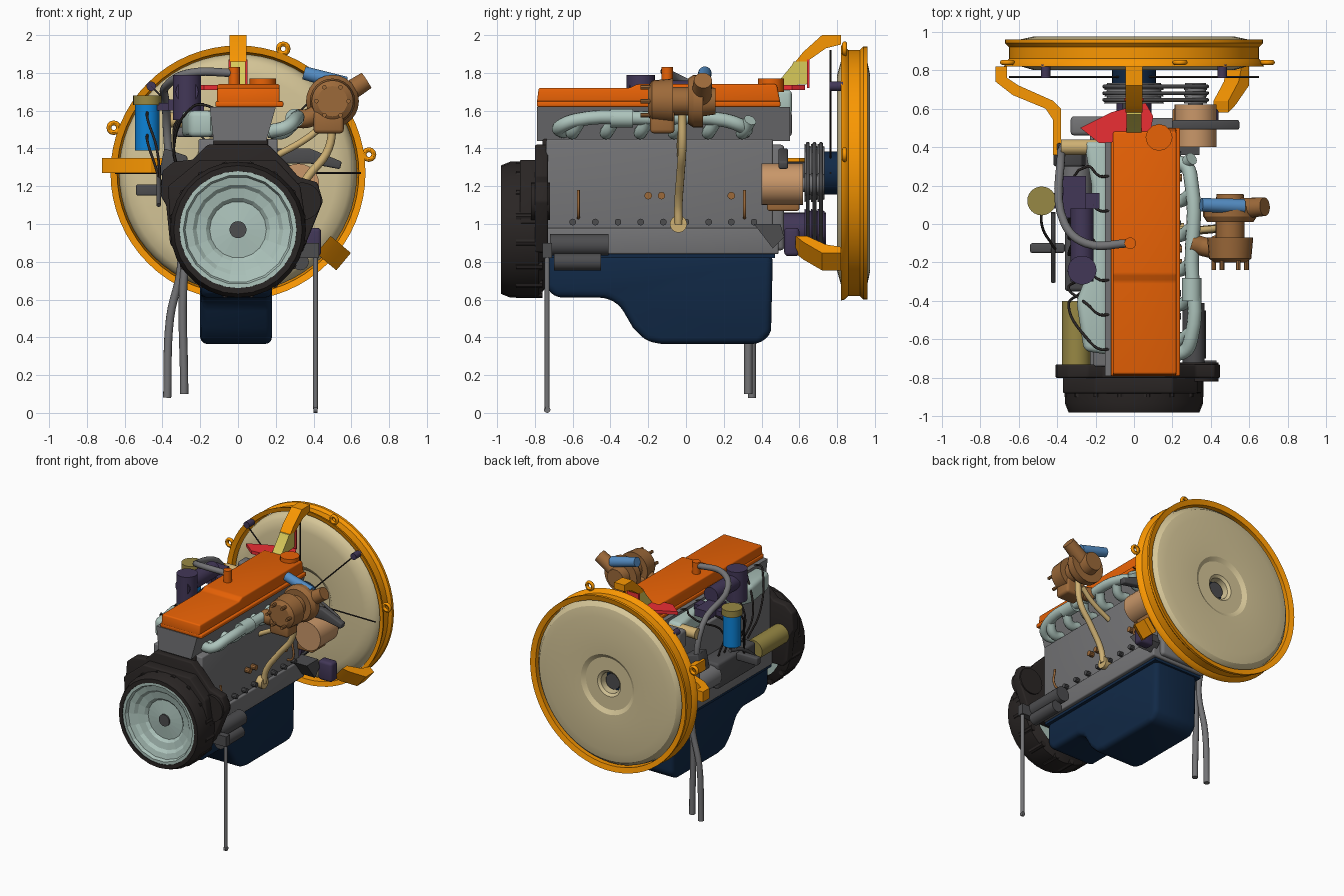
import bpy, bmesh
from math import sin, cos, pi, radians
from mathutils import Vector, Matrix, geometry

cube = bpy.data.objects.get("Cube")
if cube:
    bpy.data.objects.remove(cube)


def material(name, red, green, blue):
    mat = bpy.data.materials.new(name)
    colour = [(c / 255) ** 2.2 for c in (red, green, blue)] + [1]
    mat.diffuse_color = colour
    mat.use_nodes = True
    mat.node_tree.nodes["Principled BSDF"].inputs["Base Color"].default_value = colour
    return mat


GREY = material("block_grey", 115, 115, 117)
DARK = material("dark_grey", 78, 78, 80)
BLACK = material("housing_black", 46, 42, 41)
ORANGE = material("cover_orange", 232, 98, 14)
AMBER = material("amber", 250, 150, 8)
CREAM = material("cream", 212, 196, 150)
MINT = material("mint", 172, 195, 187)
NAVY = material("navy", 24, 45, 72)
PURPLE = material("purple", 68, 58, 88)
BROWN = material("brown", 155, 105, 60)
TAN = material("tan", 200, 150, 105)
SAND = material("sand", 205, 175, 115)
BLUE = material("bright_blue", 20, 130, 215)
SKY = material("sky_blue", 85, 140, 195)
RED = material("red", 235, 50, 55)
YELLOW = material("yellow", 215, 200, 90)
OLIVE = material("olive", 150, 135, 70)
built = []


def finish(name, bm, mat, bevel=0):
    bmesh.ops.recalc_face_normals(bm, faces=bm.faces)
    mesh = bpy.data.meshes.new(name)
    bm.to_mesh(mesh)
    bm.free()
    obj = bpy.data.objects.new(name, mesh)
    bpy.context.collection.objects.link(obj)
    mesh.materials.append(mat)
    if bevel:
        mod = obj.modifiers.new("Bevel", "BEVEL")
        mod.width, mod.segments = bevel, 3
        mod.angle_limit = radians(25)
    built.append(obj)
    return obj


def prism(name, points, axis, low, high, mat, bevel=0):
    """Extrude an outline along one axis."""
    bm = bmesh.new()
    place = {"x": lambda a, b: (low, a, b), "y": lambda a, b: (a, low, b),
             "z": lambda a, b: (a, b, low)}[axis]
    face = bm.faces.new([bm.verts.new(place(*p)) for p in points])
    moved = bmesh.ops.extrude_face_region(bm, geom=[face])["geom"]
    step = Vector([(high - low) * (axis == k) for k in "xyz"])
    bmesh.ops.translate(bm, vec=step, verts=[v for v in moved if isinstance(v, bmesh.types.BMVert)])
    return finish(name, bm, mat, bevel)


def box(name, low, high, mat, bevel=0):
    (a, b, c), (d, e, f) = low, high
    return prism(name, [(a, b), (d, b), (d, e), (a, e)], "z", c, f, mat, bevel)


def rod(name, start, end, radius, mat, tip=None, sides=24):
    start, end = Vector(start), Vector(end)
    way = end - start
    turn = way.to_track_quat("Z", "Y").to_matrix().to_4x4()
    bm = bmesh.new()
    bmesh.ops.create_cone(bm, cap_ends=True, segments=sides, radius1=radius,
                          radius2=radius if tip is None else tip, depth=way.length,
                          matrix=Matrix.Translation((start + end) / 2) @ turn)
    return finish(name, bm, mat)


def lathe(name, profile, x, z, mat, sides=48):
    """Spin a closed (radius, y) profile about a line parallel to y."""
    bm = bmesh.new()
    rings = [[bm.verts.new((x + r * cos(2 * pi * i / sides), y, z + r * sin(2 * pi * i / sides)))
              for r, y in profile] for i in range(sides)]
    for i, ring in enumerate(rings):
        after = rings[(i + 1) % sides]
        for j in range(len(profile)):
            k = (j + 1) % len(profile)
            bm.faces.new((ring[j], ring[k], after[k], after[j]))
    return finish(name, bm, mat)


def tube(name, points, radius, mat, closed=False):
    curve = bpy.data.curves.new(name, "CURVE")
    curve.dimensions, curve.fill_mode = "3D", "FULL"
    curve.bevel_depth, curve.bevel_resolution, curve.resolution_u = radius, 4, 6
    curve.use_fill_caps = True
    spline = curve.splines.new("POLY" if closed else "BEZIER")
    knots = spline.points if closed else spline.bezier_points
    knots.add(len(points) - 1)
    for knot, p in zip(knots, points):
        if closed:
            knot.co = (*p, 1)
        else:
            knot.co = p
            knot.handle_left_type = knot.handle_right_type = "AUTO"
    spline.use_cyclic_u = closed
    curve.materials.append(mat)
    obj = bpy.data.objects.new(name, curve)
    bpy.context.collection.objects.link(obj)
    built.append(obj)


# Block, head, cover and sump
box("engine_block", (-.21, -.74, .84), (.21, .46, 1.45), GREY, .01)
box("block_rail", (-.23, -.74, .84), (.23, .49, .98), GREY, .01)
prism("cylinder_head", [(-.13, 1.44), (.15, 1.44), (.2, 1.62), (-.15, 1.62)], "y", -.79, .55, GREY)
box("cover_flange", (-.12, -.79, 1.62), (.24, .5, 1.65), ORANGE, .008)
prism("valve_cover", [(-.79, 1.64), (-.78, 1.72), (-.3, 1.72), (-.26, 1.74), (.48, 1.74), (.5, 1.64)],
      "x", -.11, .22, ORANGE, .01)
rod("filler_cap", (.13, .45, 1.7), (.13, .45, 1.77), .07, ORANGE, sides=12)
rod("breather_fitting", (-.02, -.1, 1.72), (-.02, -.1, 1.83), .03, ORANGE)
sump = [(-.74, .84), (-.74, .66), (-.69, .61), (-.42, .61), (-.35, .57), (-.28, .45),
        (-.21, .38), (-.13, .365), (.39, .365), (.45, .42), (.46, .84)]
prism("oil_sump", sump, "x", -.2, .18, NAVY, .04)
box("sump_rim", (-.22, -.74, .82), (.2, .47, .845), NAVY)
for i in range(9):
    y = -.6 + i * .12
    rod("core_plug", (.2, y, 1.01), (.245, y, 1.01), .018, DARK, sides=10)

# Flywheel end
lathe("bell_housing", [(.31, -.98), (.34, -.98), (.36, -.93), (.36, -.78), (.3, -.74), (.3, -.8)],
      0, .97, BLACK, 28)
rear_plate = [(-.36, .9), (-.38, 1.1), (-.41, 1.15), (-.4, 1.28), (-.34, 1.33), (-.24, 1.34), (-.16, 1.42),
              (.16, 1.42), (.25, 1.33), (.32, 1.25), (.42, 1.22), (.45, 1.12), (.41, 1.02), (.34, .85), (-.32, .85)]
prism("rear_plate", rear_plate, "y", -.8, -.73, BLACK, .01)
prism("housing_step", [(-.36, 1), (-.37, 1.2), (-.2, 1.34), (.2, 1.34), (.33, 1.2), (.36, 1)],
      "y", -.88, -.78, BLACK, .01)
rod("drive_port", (.34, -.82, 1.12), (.34, -.72, 1.12), .1, BLACK)
lathe("flywheel", [(.04, -.9), (.15, -.89), (.17, -.91), (.22, -.92), (.24, -.94), (.28, -.95),
                   (.29, -.975), (.325, -.975), (.32, -.8), (.04, -.8)], 0, .97, MINT, 18)
rod("crank_end", (0, -.91, .97), (0, -.75, .97), .045, DARK)
for i in range(16):
    a = i * pi / 8 + .2
    x, z = .345 * cos(a), .97 + .345 * sin(a)
    rod("housing_bolt", (x, -.9, z), (x, -.76, z), .022, BLACK, sides=8)
box("housing_top_block", (-.13, -.76, 1.38), (.16, -.72, 1.45), BLACK, .01)

# Fan disc and shroud
fan_z = 1.27
lathe("fan_disc", [(.08, .84), (.2, .84), (.24, .81), (.52, .8), (.59, .82), (.62, .85), (.63, .89),
                   (.62, .93), (.59, .96), (.52, .975), (.23, .965), (.2, .945), (.1, .945), (.08, .93)],
      0, fan_z, CREAM, 64)
lathe("fan_shroud", [(.64, .83), (.675, .82), (.67, .84), (.65, .86), (.65, .92), (.67, .94),
                     (.67, .96), (.63, .95)], 0, fan_z, AMBER, 64)
for angle in (8, 70, 160):
    a = radians(angle)
    ring = [(.7 * cos(a) + .026 * cos(t * pi / 6), .84, fan_z + .7 * sin(a) + .026 * sin(t * pi / 6))
            for t in range(12)]
    tube("shroud_eye", ring, .013, AMBER, True)
for angle in range(0, 181, 45):
    a = radians(angle)
    x, z = .65 * cos(a), fan_z + .65 * sin(a)
    tube("guard_wire", [(x * .15, .765, fan_z + (z - fan_z) * .15), (x, .765, z)], .005, BLACK)
    if angle % 90:
        rod("guard_post", (x, .76, z), (x, .83, z), .025, PURPLE)

# Shroud brackets, the lower one being the upper turned about the fan axis
arm = [(.58, 1.86), (.62, 1.91), (.72, 2), (.82, 2), (.82, 1.95), (.74, 1.93), (.64, 1.86)]
prism("upper_bracket", arm, "x", -.045, .045, AMBER)
lower = prism("lower_bracket", arm, "x", -.06, .06, AMBER)
pivot = Matrix.Translation((0, 0, fan_z))
lower.data.transform(pivot @ Matrix.Rotation(radians(130), 4, "Y") @ pivot.inverted())
prism("side_bracket", [(-.72, .82), (-.72, .74), (-.63, .67), (-.46, .6), (-.42, .54), (-.42, .36), (-.38, .36),
                       (-.38, .6), (-.42, .64), (-.6, .72), (-.66, .76), (-.66, .82)],
      "z", fan_z, 1.35, AMBER)
prism("bracket_riser", [(.47, 1.73), (.56, 1.84), (.57, 1.86), (.64, 1.86), (.64, 1.74)],
      "x", -.04, .04, YELLOW)
prism("red_plate", [(-.28, .5), (-.12, .58), (.06, .63), (.1, .56), (.08, .44), (-.18, .42)],
      "z", 1.71, 1.735, RED)
box("red_upright", (-.05, .64, 1.72), (.05, .655, 1.87), RED)
box("plate_stand", (-.1, .46, 1.58), (.08, .56, 1.71), MINT, .02)
box("lower_mount", (.32, .52, .83), (.44, .6, .98), PURPLE, .02)
prism("mount_gusset", [(.36, 1), (.5, 1), (.52, .93), (.46, .87)], "x", .2, .34, DARK)
prism("tensioner_arm", [(.2, 1.4), (.38, 1.4), (.55, 1.33), (.54, 1.29), (.38, 1.32), (.2, 1.32)],
      "y", .49, .54, DARK, .01)

# Pulleys, belts and charging unit
rod("fan_hub", (0, .72, fan_z), (0, .86, fan_z), .115, NAVY)
rod("fan_shaft", (0, .44, fan_z), (0, .9, fan_z), .06, DARK)
rod("alternator", (.32, .4, 1.21), (.32, .62, 1.21), .11, TAN)
rod("alternator_shaft", (.32, .6, 1.21), (.32, .73, 1.21), .04, GREY)
box("alternator_lug", (.2, .43, 1.07), (.34, .6, 1.14), BROWN, .01)
pulleys = [(0, fan_z, .155, GREY), (.32, 1.21, .06, GREY), (0, .97, .11, PURPLE)]
rim = [Vector((x + r * cos(t * pi / 12), z + r * sin(t * pi / 12)))
       for x, z, r, _ in pulleys for t in range(24)]
hull = [rim[i] for i in geometry.convex_hull_2d(rim)]
for y in (.645, .68, .715):
    for x, z, r, mat in pulleys:
        rod("pulley_groove", (x, y - .018, z), (x, y + .018, z), r, mat, r * .9)
    tube("drive_belt", [(p.x, y, p.y) for p in hull], .01, DARK, True)
rod("crank_nose", (0, .44, .97), (0, .74, .97), .09, PURPLE)
box("timing_cover", (-.17, .44, .86), (.17, .52, 1.42), GREY, .02)

# Exhaust side
tube("exhaust_log", [(.17, -.65, 1.49), (.25, -.67, 1.51), (.3, -.58, 1.55), (.3, -.2, 1.56),
                     (.3, .2, 1.55), (.26, .31, 1.51), (.17, .31, 1.49)], .037, MINT)
rod("log_sleeve", (.3, -.4, 1.56), (.3, -.28, 1.56), .05, MINT)
for i in range(6):
    y = -.6 + i * .18
    tube("exhaust_port", [(.16, y, 1.49), (.24, y, 1.485), (.3, y + .04, 1.55)], .034, MINT)
tube("turbo_riser", [(.3, -.1, 1.56), (.37, -.12, 1.56), (.47, -.14, 1.62)], .05, BROWN)
turbo_x, turbo_z = .5, 1.65
for name, parts in {"turbine": [(-.2, .08, -.18, .11), (-.18, .11, -.07, .12)],
                    "turbo_core": [(-.07, .075, .02, .075)],
                    "compressor": [(.01, .12, .04, .14), (.04, .14, .09, .14), (.09, .08, .155, .07)]}.items():
    for start, r, end, tip in parts:
        rod(name, (turbo_x, start, turbo_z), (turbo_x, end, turbo_z), r, BROWN, tip)
for i in range(6):
    x, z = turbo_x + .085 * cos(i * pi / 3), turbo_z + .085 * sin(i * pi / 3)
    rod("turbine_stud", (x, -.24, z), (x, -.17, z), .012, BROWN, sides=8)
rod("turbo_outlet", (.54, .08, 1.67), (.68, .09, 1.76), .055, BROWN, .048)
rod("turbo_hose", (.57, .09, 1.74), (.35, .1, 1.8), .04, SKY, .035)
box("turbo_foot", (.4, -.19, 1.48), (.56, -.06, 1.6), BROWN, .02)
tube("oil_drain", [(.5, -.02, 1.58), (.48, -.02, 1.4), (.37, -.03, 1.25), (.27, -.04, 1.1),
                   (.25, -.04, 1)], .022, SAND)
tube("oil_feed", [(.46, -.02, 1.53), (.36, -.03, 1.45), (.2, -.03, 1.36)], .018, SAND)
rod("drain_foot", (.2, -.04, 1), (.26, -.04, 1), .045, SAND)
rod("starter_motor", (.31, -.72, .89), (.31, -.41, .89), .057, DARK)
rod("starter_solenoid", (.33, -.7, .8), (.33, -.45, .8), .045, DARK)
for y in (-.57, .31):
    tube("small_sensor", [(.2, y, 1.03), (.25, y, 1.05), (.25, y, 1.18)], .008, BROWN)
for y in (-.2, -.13, .24):
    rod("side_plug", (.2, y, 1.15), (.25, y, 1.15), .02, BROWN, sides=10)

# Intake side
prism("intake_manifold", [(-.13, -.68), (-.26, -.66), (-.3, -.4), (-.22, -.2), (-.22, .2), (-.26, .43),
                          (-.13, .43)], "z", 1.46, 1.6, MINT, .03)
rod("air_heater", (-.27, -.3, 1.7), (-.27, .08, 1.7), .06, PURPLE)
rod("heater_inlet", (-.27, -.24, 1.55), (-.27, -.24, 1.79), .075, PURPLE)
box("heater_plate", (-.37, .03, 1.6), (-.25, .25, 1.66), PURPLE)
rod("filter_canister", (-.48, .12, 1.39), (-.48, .12, 1.63), .065, BLUE)
rod("filter_cap", (-.48, .12, 1.63), (-.48, .12, 1.68), .075, OLIVE)
box("filter_arm", (-.46, .08, 1.6), (-.18, .16, 1.64), PURPLE)
rod("rear_motor", (-.3, -.74, 1.1), (-.3, -.4, 1.1), .075, OLIVE)
box("injection_pump", (-.36, -.35, 1), (-.2, .12, 1.2), DARK, .02)
box("pump_governor", (-.54, -.15, 1.15), (-.36, -.1, 1.21), DARK, .01)
tube("throttle_link", [(-.42, -.3, 1.1), (-.42, -.1, 1.25), (-.42, .06, 1.3)], .012, DARK)
rod("pump_drive", (-.3, .1, 1.1), (-.3, .44, 1.1), .08, GREY)
prism("side_support", [(-.42, 1.26), (-.25, 1.24), (-.27, 1.36), (-.39, 1.4)], "y", .3, .42, DARK, .01)
rod("coolant_stub", (-.38, .4, 1.55), (-.15, .4, 1.55), .04, SAND)
box("thermostat_housing", (-.33, .46, 1.46), (-.1, .56, 1.6), GREY, .02)
for i in range(6):
    y = -.65 + i * .18
    tube("injector_line", [(-.12, y, 1.61), (-.18, y, 1.63), (-.24, y + .05, 1.62),
                           (-.34, y * .5 - .1, 1.4), (-.28, y * .4 - .1, 1.2)], .007, BLACK)
for drop in (0, .12):
    tube("fuel_line", [(-.48, .08, 1.6 - drop), (-.48, 0, 1.56 - drop), (-.43, -.1, 1.4 - drop),
                       (-.41, -.13, 1.2)], .007, BLACK)

# Breather hose, drain pipes and dipstick leg
tube("breather_hose", [(-.02, -.1, 1.8), (-.25, -.1, 1.8), (-.36, 0, 1.75), (-.38, .34, 1.6), (-.34, .36, 1.1),
                       (-.3, .35, .8), (-.36, .35, .5), (-.375, .35, .08)], .022, GREY)
tube("drain_pipe", [(-.24, .33, 1), (-.28, .33, .8), (-.285, .33, .1)], .022, GREY)
rod("rear_leg", (.41, -.735, .02), (.41, -.735, .85), .013, GREY)
rod("leg_foot", (.4, -.735, .017), (.42, -.735, .017), .017, GREY)
box("leg_clamp", (.3, -.76, .82), (.43, -.71, .9), DARK)

# Turn tubes into meshes, then smooth all but the faceted flywheel, keeping sharp edges
bpy.ops.object.select_all(action="DESELECT")
for obj in built:
    obj.select_set(obj.name != "flywheel")
bpy.context.view_layer.objects.active = built[-1]
bpy.ops.object.convert(target="MESH")
bpy.ops.object.shade_smooth_by_angle(angle=radians(31))
